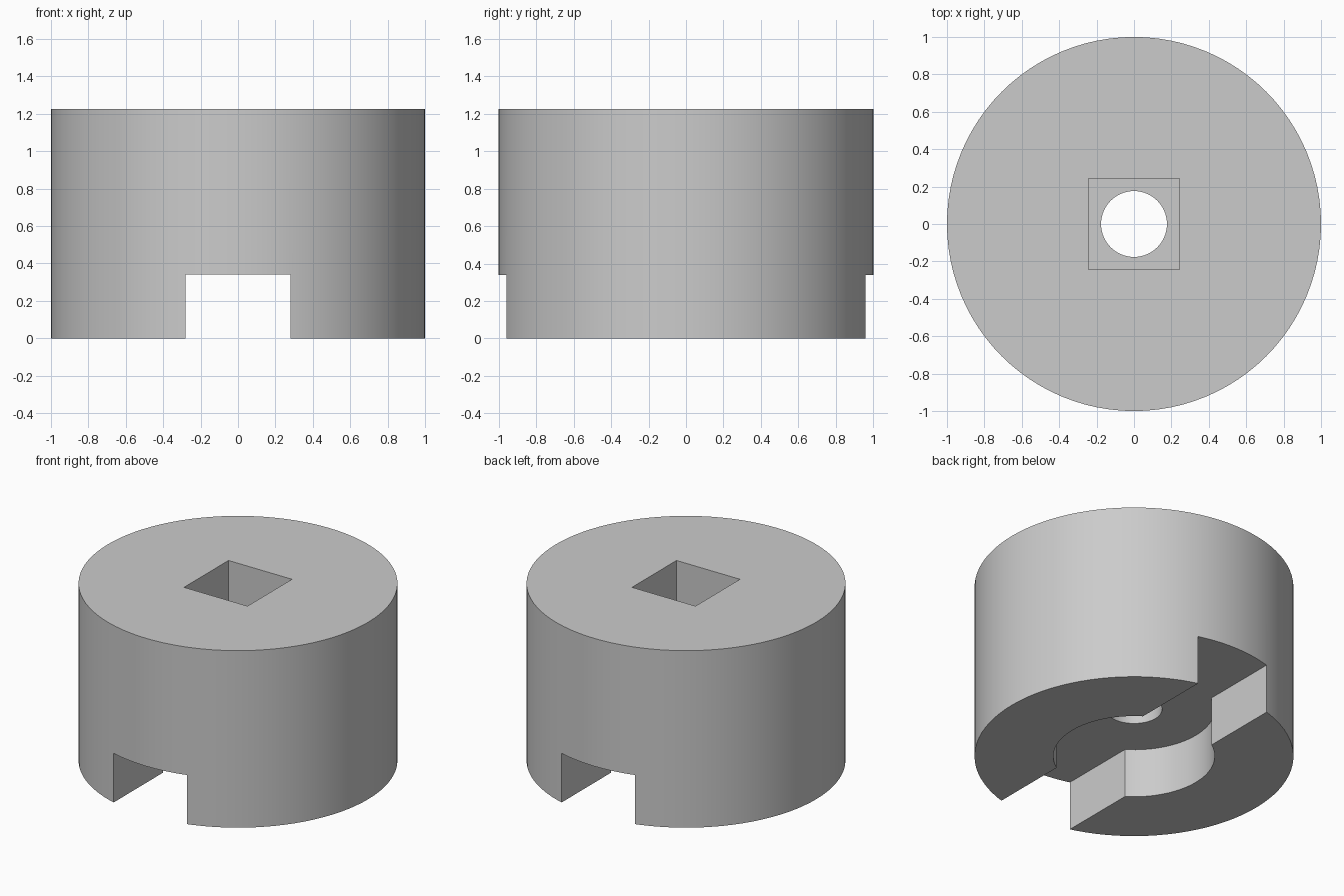
import bpy
import math

if "Cube" in bpy.data.objects:
    bpy.data.objects.remove(bpy.data.objects["Cube"])

RADIUS, HEIGHT = 1.0, 1.225
SLOT_HALF, SLOT_DEPTH = 0.28, 0.34
BORE_RADIUS = 0.506
SOCKET_HALF, SOCKET_FLOOR = 0.243, 0.62
HOLE_RADIUS = 0.176

grey = bpy.data.materials.new("plain grey")
grey.diffuse_color = (0.6, 0.6, 0.6, 1)
grey.use_nodes = True
grey.node_tree.nodes["Principled BSDF"].inputs["Base Color"].default_value = grey.diffuse_color


def cylinder(name, radius, z0, z1, sides):
    bpy.ops.mesh.primitive_cylinder_add(
        vertices=sides, radius=radius, depth=z1 - z0, location=(0, 0, (z0 + z1) / 2))
    bpy.context.object.name = name
    return bpy.context.object


def box(name, half_x, half_y, z0, z1):
    bpy.ops.mesh.primitive_cube_add(size=1, location=(0, 0, (z0 + z1) / 2))
    obj = bpy.context.object
    obj.name = name
    obj.scale = (2 * half_x, 2 * half_y, z1 - z0)
    bpy.ops.object.transform_apply(location=False, rotation=False, scale=True)
    return obj


def cut(target, cutter):
    mod = target.modifiers.new(cutter.name, 'BOOLEAN')
    mod.operation = 'DIFFERENCE'
    mod.solver = 'EXACT'
    mod.object = cutter
    bpy.context.view_layer.objects.active = target
    bpy.ops.object.modifier_apply(modifier=mod.name)
    bpy.data.objects.remove(cutter, do_unlink=True)


# Round body
body = cylinder("socket_body", RADIUS, 0, HEIGHT, 96)
body.data.materials.append(grey)

# Recess and cross slot in the underside
cut(body, cylinder("underside_recess", BORE_RADIUS, -0.2, SLOT_DEPTH, 96))
cut(body, box("cross_slot", SLOT_HALF, 1.5, -0.3, SLOT_DEPTH))

# Square drive socket from the top, round hole through its floor
cut(body, box("drive_socket", SOCKET_HALF, SOCKET_HALF, SOCKET_FLOOR, HEIGHT + 0.2))
cut(body, cylinder("through_hole", HOLE_RADIUS, 0.1, 0.9, 64))

# Smooth round walls, crisp edges
bpy.ops.object.select_all(action='DESELECT')
body.select_set(True)
bpy.context.view_layer.objects.active = body
bpy.ops.object.shade_smooth_by_angle(angle=math.radians(30))
